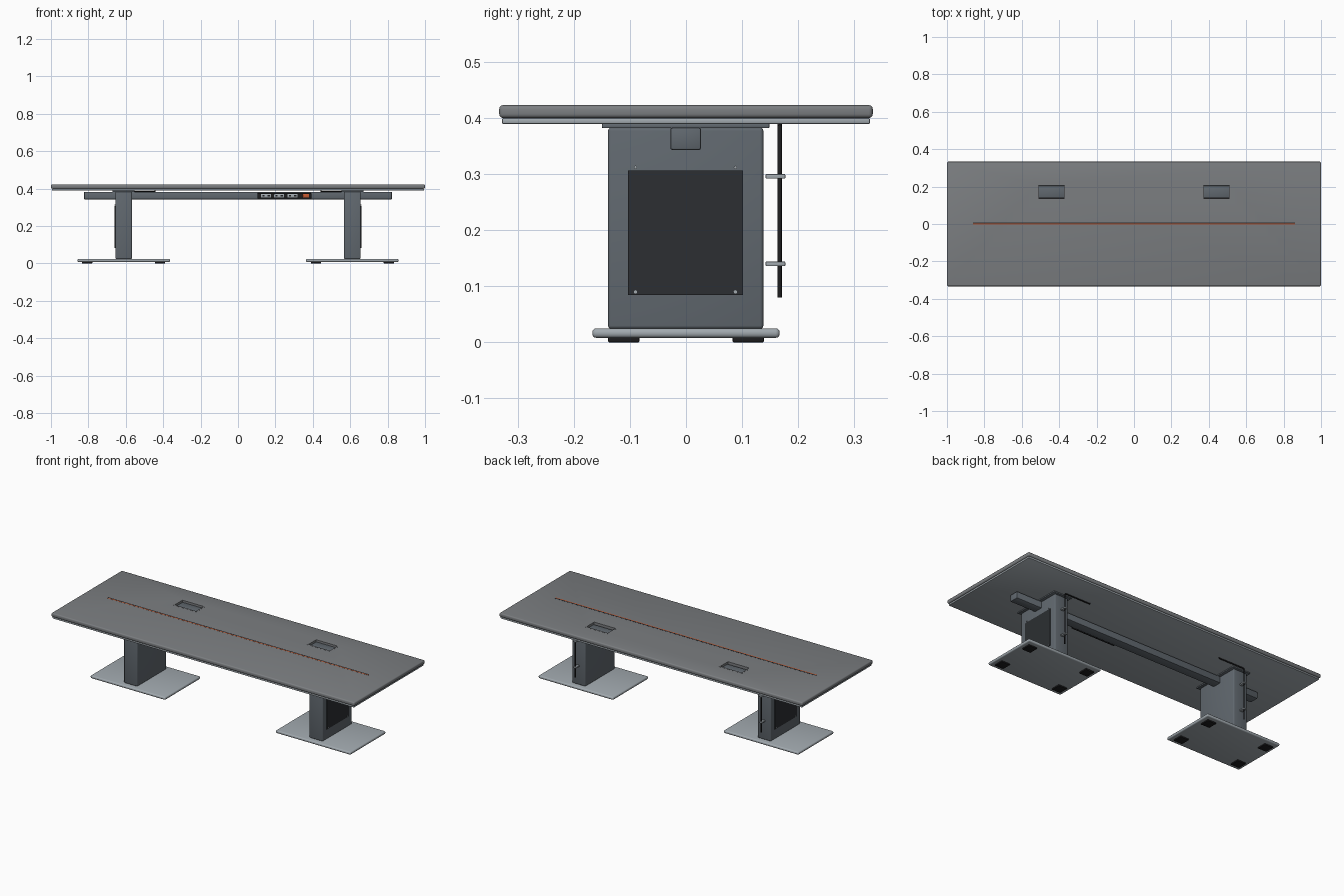
import bpy, math

if "Cube" in bpy.data.objects:
    bpy.data.objects.remove(bpy.data.objects["Cube"])


def mat(name, r, g, b):
    m = bpy.data.materials.new(name)
    m.diffuse_color = (r, g, b, 1)
    m.use_nodes = True
    m.node_tree.nodes["Principled BSDF"].inputs["Base Color"].default_value = m.diffuse_color
    return m


TOP = mat("top_grey", 0.20, 0.21, 0.22)
STEEL = mat("steel", 0.12, 0.14, 0.16)
LIGHT = mat("light_metal", 0.36, 0.40, 0.43)
DARK = mat("dark", 0.025, 0.028, 0.032)
BLACK = mat("black", 0.012, 0.012, 0.013)
ORANGE = mat("orange", 0.55, 0.10, 0.03)


def box(name, x, y, z, m, bevel=0.0, seg=3):
    """Box from (min, max) ranges, with optional rounded edges."""
    bpy.ops.mesh.primitive_cube_add(size=1)
    o = bpy.context.object
    o.name = name
    o.location = [(r[0] + r[1]) / 2 for r in (x, y, z)]
    o.scale = [abs(r[1] - r[0]) for r in (x, y, z)]
    bpy.ops.object.transform_apply(location=False, rotation=False, scale=True)
    if m:
        o.data.materials.append(m)
    if bevel:
        b = o.modifiers.new("round", 'BEVEL')
        b.width, b.segments = bevel, seg
        bpy.ops.object.modifier_apply(modifier="round")
        bpy.ops.object.shade_smooth_by_angle(angle=math.radians(35))
    return o


def cut(target, x, y, z):
    """Subtract a box from the target."""
    c = box("cutter", x, y, z, None)
    c.hide_render = True
    bpy.context.view_layer.objects.active = target
    b = target.modifiers.new("cut", 'BOOLEAN')
    b.operation, b.object, b.solver = 'DIFFERENCE', c, 'EXACT'
    bpy.ops.object.modifier_apply(modifier="cut")
    bpy.data.objects.remove(c)


def tube(name, pts, radius, m):
    cu = bpy.data.curves.new(name, 'CURVE')
    cu.dimensions = '3D'
    cu.bevel_depth, cu.bevel_resolution, cu.use_fill_caps = radius, 2, True
    s = cu.splines.new('POLY')
    s.points.add(len(pts) - 1)
    for p, co in zip(s.points, pts):
        p.co = (*co, 1)
    cu.materials.append(m)
    o = bpy.data.objects.new(name, cu)
    bpy.context.collection.objects.link(o)


# Table top, under layer and inlay line
top = box("table_top", (-1, 1), (-0.333, 0.333), (0.4, 0.423), TOP, 0.007)
box("under_layer", (-0.994, 0.994), (-0.328, 0.328), (0.389, 0.4), LIGHT, 0.003, 2)
box("inlay_dark", (-0.861, 0.861), (0.002, 0.009), (0.42, 0.4235), DARK)
box("inlay_orange", (-0.861, 0.861), (-0.004, 0.002), (0.42, 0.4235), ORANGE)

# Cross beam
box("cross_beam", (-0.823, 0.823), (-0.028, 0.027), (0.343, 0.383), STEEL, 0.004, 2)

# Power strip on the front of the beam
box("power_strip", (0.103, 0.393), (-0.043, -0.026), (0.347, 0.376), BLACK, 0.003, 2)
for i, x in enumerate((0.15, 0.22, 0.292)):
    box(f"socket_{i}", (x - 0.027, x + 0.027), (-0.046, -0.042), (0.353, 0.371), LIGHT, 0.002, 2)
    for dx in (-0.014, 0.014):
        box(f"socket_hole_{i}", (x + dx - 0.006, x + dx + 0.006), (-0.047, -0.045),
            (0.358, 0.366), BLACK)
box("power_switch", (0.346, 0.38), (-0.047, -0.042), (0.353, 0.371), ORANGE, 0.002, 2)

for side, s in (("left", -1), ("right", 1)):
    def sx(a, b):
        return tuple(sorted((s * a, s * b)))

    # Column, its top plate and the base
    box(side + "_column", sx(0.567, 0.656), (-0.139, 0.138), (0.024, 0.383), STEEL, 0.006)
    box(side + "_mount_plate", sx(0.553, 0.671), (-0.15, 0.149), (0.382, 0.39), STEEL, 0.002, 2)
    box(side + "_base", sx(0.364, 0.858), (-0.167, 0.167), (0.008, 0.025), LIGHT, 0.007)
    for x in (0.417, 0.807):
        for y in (-0.111, 0.111):
            box(side + "_foot", sx(x - 0.028, x + 0.028), (y - 0.028, y + 0.028),
                (0, 0.009), BLACK, 0.002, 2)

    # Access panel on the outer face, with screws
    box(side + "_panel", sx(0.65, 0.659), (-0.103, 0.102), (0.084, 0.306), DARK)
    for y in (-0.09, 0.088):
        for z in (0.09, 0.312):
            bpy.ops.mesh.primitive_cylinder_add(vertices=12, radius=0.003, depth=0.01,
                                                location=(s * 0.656, y, z),
                                                rotation=(0, math.pi / 2, 0))
            o = bpy.context.object
            o.name = side + "_screw"
            o.data.materials.append(LIGHT)

    # Cable behind the column, running to the table port
    tube(side + "_cable", [(s * 0.6125, 0.167, 0.08), (s * 0.6125, 0.167, 0.379),
                           (s * 0.606, 0.167, 0.385), (s * 0.445, 0.167, 0.385),
                           (s * 0.442, 0.167, 0.395)], 0.0038, BLACK)
    for z in (0.14, 0.296):
        box(side + "_cable_clip", sx(0.603, 0.622), (0.142, 0.177), (z - 0.004, z + 0.004),
            LIGHT, 0.0015, 2)

    # Recessed cable port in the top
    cx = s * 0.441
    cut(top, (cx - 0.077, cx + 0.077), (0.128, 0.214), (0.404, 0.44))
    ring = box(side + "_port_frame", (cx - 0.078, cx + 0.078), (0.127, 0.215),
               (0.403, 0.4235), TOP)
    cut(ring, (cx - 0.07, cx + 0.07), (0.135, 0.207), (0.406, 0.44))
    box(side + "_port_lid", (cx - 0.068, cx + 0.068), (0.142, 0.205), (0.405, 0.413), STEEL, 0.002, 2)
    box(side + "_port_slot", (cx - 0.068, cx + 0.068), (0.136, 0.142), (0.405, 0.408), BLACK)
